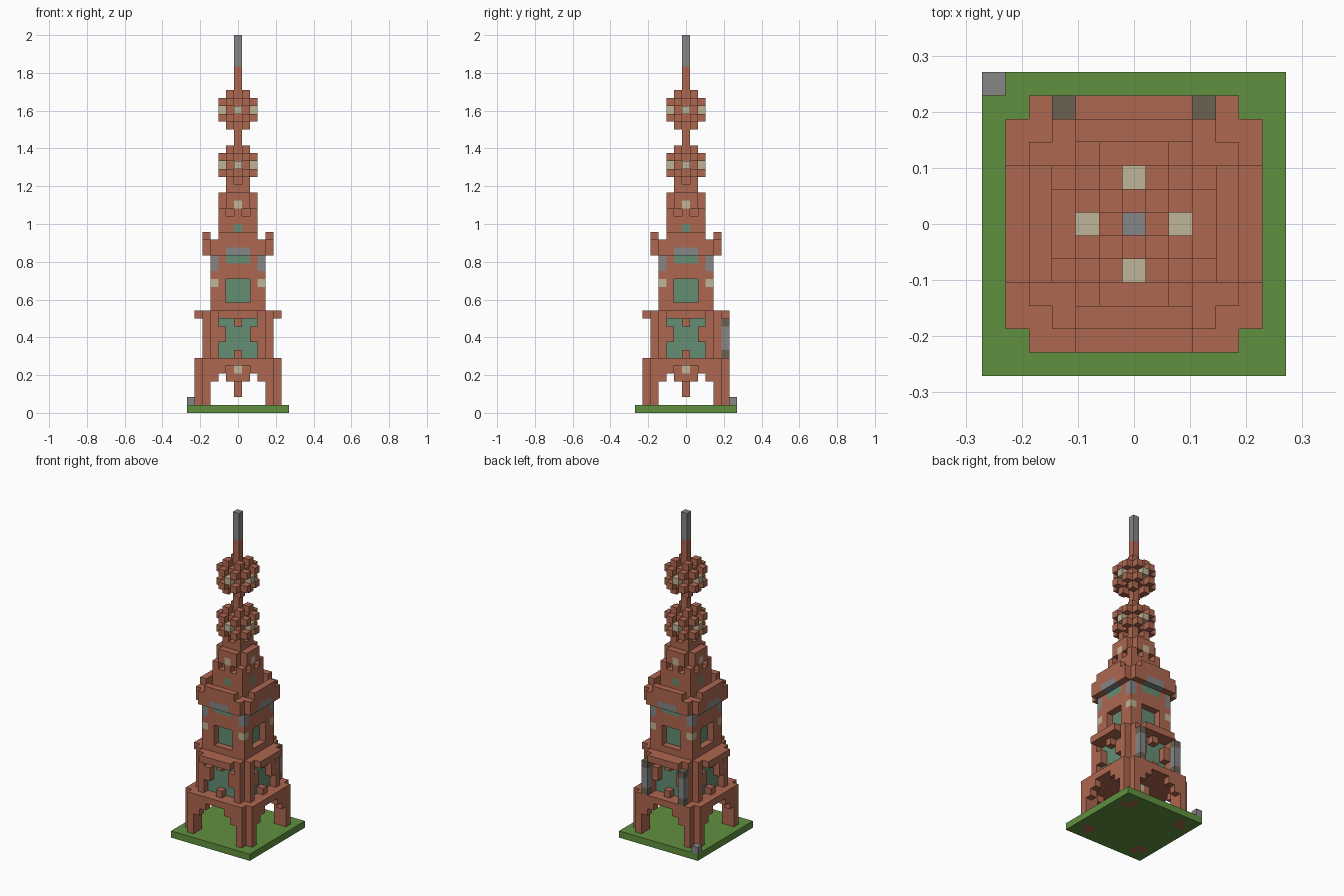
import bpy, bmesh
from mathutils import Vector

default_cube = bpy.data.objects.get("Cube")
if default_cube:
    bpy.data.objects.remove(default_cube, do_unlink=True)

U = 1 / 24  # edge of one block
PALETTE = {
    "brick": (0.42, 0.135, 0.08),
    "grass": (0.12, 0.28, 0.05),
    "green_glass": (0.13, 0.27, 0.17),
    "grey": (0.24, 0.24, 0.24),
    "lamp": (0.52, 0.46, 0.31),
    "dark_glass": (0.15, 0.12, 0.085),
}
materials = {}
for name, rgb in PALETTE.items():
    m = bpy.data.materials.new(name)
    m.use_nodes = True
    m.diffuse_color = (*rgb, 1)
    bsdf = m.node_tree.nodes["Principled BSDF"]
    bsdf.inputs["Base Color"].default_value = (*rgb, 1)
    bsdf.inputs["Roughness"].default_value = 0.9
    materials[name] = m

cells = {}  # block position -> (part, colour)


def put(part, colour, x, y, z):
    """Set one block, or clear it when colour is None."""
    if colour is None:
        cells.pop((x, y, z), None)
    else:
        cells[x, y, z] = (part, colour)


def fill(part, colour, xs, ys, zs):
    """Fill an inclusive range of blocks."""
    for x in range(xs[0], xs[1] + 1):
        for y in range(ys[0], ys[1] + 1):
            for z in range(zs[0], zs[1] + 1):
                put(part, colour, x, y, z)


def sides(part, colour, xs, depth, zs):
    """Fill a range on the front and repeat it on all four sides."""
    for x in range(xs[0], xs[1] + 1):
        for z in range(zs[0], zs[1] + 1):
            a, b = x, -depth
            for _ in range(4):
                put(part, colour, a, b, z)
                a, b = -b, a


def pair(part, colour, x, depth, zs):
    """Mirrored columns on all four sides."""
    for s in (-x, x):
        sides(part, colour, (s, s), depth, zs)


def storey(part, r, zs, cut=False):
    """Solid square storey, optionally without its corner columns."""
    fill(part, "brick", (-r, r), (-r, r), zs)
    if cut:
        pair(part, None, r, r, zs)


# Ground and small corner stone
fill("ground", "grass", (-6, 6), (-6, 6), (0, 0))
put("corner_stone", "grey", -6, 6, 1)

# Legs, arches and the slab above them
pair("legs", "brick", 4, 5, (0, 6))
pair("legs", "brick", 4, 4, (0, 6))
storey("arch_slab", 5, (6, 6), cut=True)
pair("arches", "brick", 3, 5, (4, 5))
pair("arches", "brick", 2, 5, (5, 5))

# Hanging lantern under the slab
fill("lantern", "brick", (-1, 1), (-1, 1), (4, 5))
fill("lantern", "brick", (0, 0), (0, 0), (2, 3))
sides("lantern", "lamp", (0, 0), 1, (5, 5))

# Lower storey with recessed windows and ledges
storey("lower_storey", 4, (7, 12), cut=True)
sides("lower_storey", None, (-2, 2), 4, (7, 11))
sides("lower_windows", "green_glass", (-2, 2), 3, (7, 11))
pair("window_brackets", "brick", 2, 4, (9, 10))
for z in (7, 11):
    sides("window_brackets", "brick", (0, 0), 4, (z, z))
sides("lower_ledge", "brick", (-2, 2), 5, (12, 12))

# Two pipes on the back wall
for x in (-3, 3):
    fill("back_pipes", "dark_glass", (x, x), (5, 5), (7, 11))
    fill("back_pipes", "grey", (x, x), (5, 5), (8, 10))

# Middle storey with windows, corner lamps and corner panels
storey("middle_storey", 3, (13, 20))
sides("middle_storey", None, (-1, 1), 3, (14, 16))
sides("middle_windows", "green_glass", (-1, 1), 2, (14, 16))
sides("upper_windows", "green_glass", (-1, 1), 3, (19, 19))
pair("corner_lamps", "lamp", 3, 3, (16, 16))
pair("corner_panels", "grey", 3, 3, (18, 19))

# Parapet
storey("parapet_roof", 3, (20, 21))
sides("parapet", "brick", (-3, 3), 4, (20, 21))
sides("parapet", "brick", (-2, 2), 4, (22, 22))
sides("parapet_panels", "grey", (-1, 1), 4, (20, 20))
pair("parapet_roof", None, 2, 3, (21, 21))

# Upper tower with cut corners, niches and lamps
storey("upper_tower", 2, (21, 25))
storey("upper_tower", 2, (26, 27), cut=True)
pair("upper_tower", None, 1, 2, (25, 25))
sides("tower_windows", "green_glass", (0, 0), 2, (23, 23))
sides("tower_lamps", "lamp", (0, 0), 2, (26, 26))

# Neck, two studded balls and the spire
fill("neck", "brick", (-1, 1), (-1, 1), (28, 28))
fill("spire", "brick", (0, 0), (0, 0), (29, 43))
fill("spire_tip", "grey", (0, 0), (0, 0), (44, 47))
for part, centre in (("lower_ball", 31), ("upper_ball", 38)):
    for x in range(-2, 3):
        for y in range(-2, 3):
            for z in range(-2, 3):
                d = x * x + y * y + z * z
                if d <= 6 and d != 5:
                    put(part, "brick", x, y, z + centre)
    sides(part, "lamp", (0, 0), 2, (centre, centre))

# Build one mesh per part, keeping only exposed faces
AXES = [Vector(v) for v in ((1, 0, 0), (0, 1, 0), (0, 0, 1))]
for part in sorted({p for p, c in cells.values()}):
    bm = bmesh.new()
    used = []
    for pos, (owner, colour) in cells.items():
        if owner != part:
            continue
        if colour not in used:
            used.append(colour)
        mid = Vector(pos) + Vector((0, 0, 0.5))
        for i in range(3):
            for sign in (-1, 1):
                n = AXES[i] * sign
                if tuple(int(a + b) for a, b in zip(pos, n)) in cells:
                    continue
                s, t = AXES[(i + 1) % 3] / 2, AXES[(i + 2) % 3] / 2 * sign
                c = mid + n / 2
                quad = (c - s - t, c + s - t, c + s + t, c - s + t)
                face = bm.faces.new([bm.verts.new(v * U) for v in quad])
                face.material_index = used.index(colour)
    bmesh.ops.remove_doubles(bm, verts=bm.verts, dist=U / 100)
    mesh = bpy.data.meshes.new(part)
    bm.to_mesh(mesh)
    bm.free()
    for colour in used:
        mesh.materials.append(materials[colour])
    bpy.context.collection.objects.link(bpy.data.objects.new(part, mesh))
